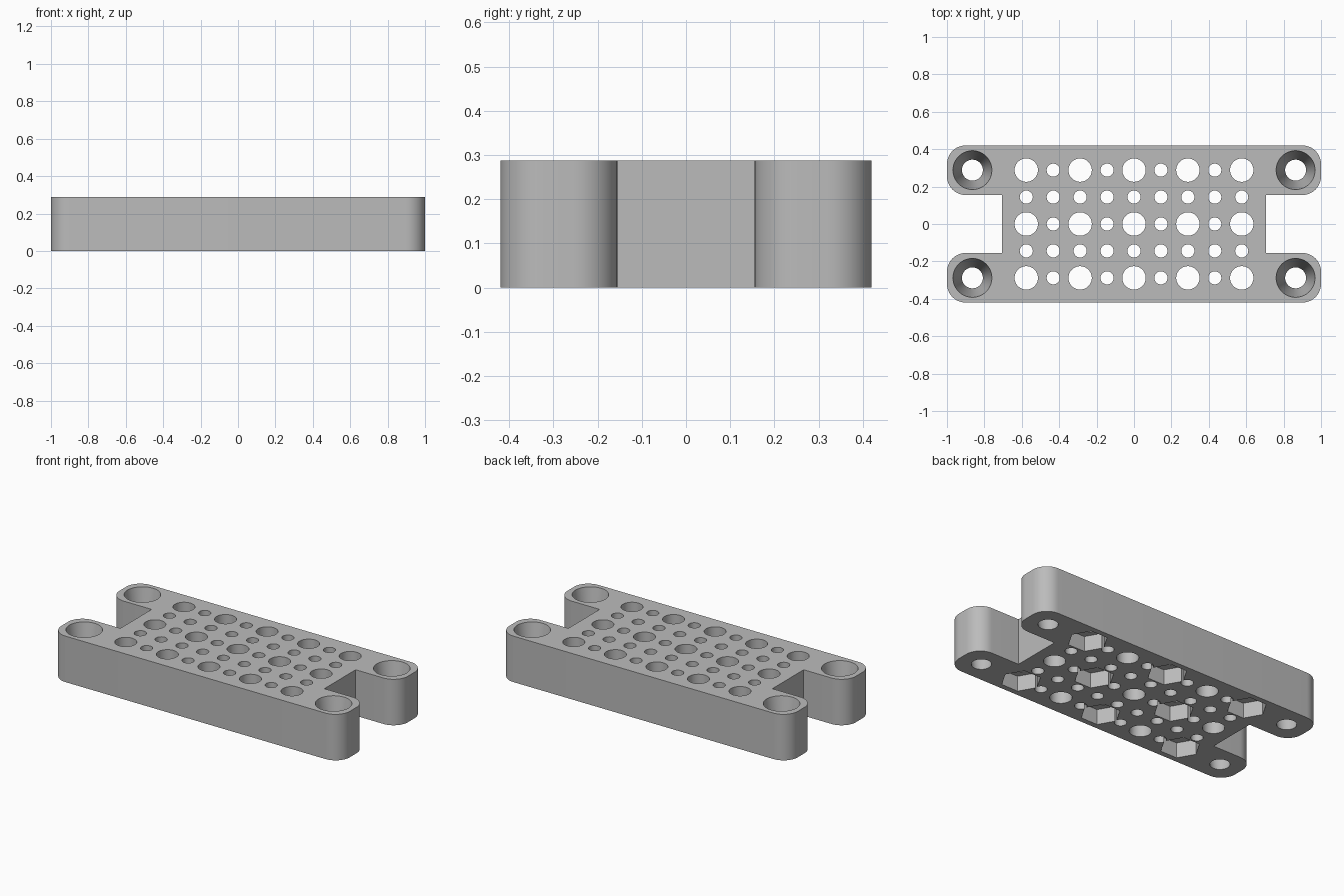
import bpy
import bmesh
from math import cos, sin, pi, radians

if "Cube" in bpy.data.objects:
    bpy.data.objects.remove(bpy.data.objects["Cube"])

H = 0.288                      # plate thickness
PITCH = 0.144                  # hole grid spacing
LUG_X, LUG_IN, LUG_OUT, WAIST, R = 1.0, 0.155, 0.42, 0.707, 0.1

grey = bpy.data.materials.new("plain grey")
grey.use_nodes = True
grey.diffuse_color = (0.5, 0.5, 0.5, 1)
grey.node_tree.nodes["Principled BSDF"].inputs["Base Color"].default_value = (0.5, 0.5, 0.5, 1)


def make_object(name, bm):
    mesh = bpy.data.meshes.new(name)
    bmesh.ops.recalc_face_normals(bm, faces=bm.faces)
    bm.to_mesh(mesh)
    bm.free()
    mesh.materials.append(grey)
    obj = bpy.data.objects.new(name, mesh)
    bpy.context.collection.objects.link(obj)
    return obj


def add_post(bm, x, y, z0, z1, r0, r1, sides):
    """Closed prism or frustum, with its first corner towards +x."""
    rings = [[bm.verts.new((x + r * cos(2 * pi * i / sides), y + r * sin(2 * pi * i / sides), z))
              for i in range(sides)] for z, r in ((z0, r0), (z1, r1))]
    for i in range(sides):
        j = (i + 1) % sides
        bm.faces.new((rings[0][i], rings[0][j], rings[1][j], rings[1][i]))
    bm.faces.new(rings[0][::-1])
    bm.faces.new(rings[1])


def arc(cx, cy, start, steps=12):
    return [(cx + R * cos(start + pi / 2 * i / steps), cy + R * sin(start + pi / 2 * i / steps))
            for i in range(steps + 1)]


# Plate outline: one quarter mirrored round, then extruded
quarter = [(WAIST, LUG_IN)]
quarter += arc(LUG_X - R, LUG_IN + R, -pi / 2)
quarter += arc(LUG_X - R, LUG_OUT - R, 0)
half = quarter + [(-x, y) for x, y in reversed(quarter)]
outline = half + [(x, -y) for x, y in reversed(half)]
bm = bmesh.new()
base = bm.faces.new([bm.verts.new((x, y, 0)) for x, y in outline])
top = bmesh.ops.extrude_face_region(bm, geom=[base])
bmesh.ops.translate(bm, vec=(0, 0, H),
                    verts=[v for v in top["geom"] if isinstance(v, bmesh.types.BMVert)])
plate = make_object("mounting_plate", bm)

# Cutters: grid of through holes, tapered corner holes, hexagonal nut pockets
holes, pockets = bmesh.new(), bmesh.new()
for i in range(-4, 5):
    for j in range(-2, 3):
        large = i % 2 == 0 and j % 2 == 0
        r = 0.0625 if large else 0.035
        add_post(holes, i * PITCH, j * PITCH, -0.1, H + 0.1, r, r, 48 if large else 32)
        if large and (i // 2 + j // 2) % 2 == 1:
            add_post(pockets, i * PITCH, j * PITCH, -0.1, 0.095, 0.114, 0.114, 6)
taper = (0.104 - 0.056) / H
for sx in (-1, 1):
    for sy in (-1, 1):
        add_post(holes, sx * 6 * PITCH, sy * 2 * PITCH, -0.05, H + 0.05,
                 0.056 - 0.05 * taper, 0.104 + 0.05 * taper, 64)

bpy.context.view_layer.objects.active = plate
plate.select_set(True)
for name, cutter_bm in (("hole_cutter", holes), ("nut_pocket_cutter", pockets)):
    cutter = make_object(name, cutter_bm)
    cutter.hide_render = True
    mod = plate.modifiers.new(name, 'BOOLEAN')
    mod.operation = 'DIFFERENCE'
    mod.solver = 'EXACT'
    mod.object = cutter
    bpy.ops.object.modifier_apply(modifier=mod.name)
    bpy.data.objects.remove(cutter)

bpy.ops.object.shade_smooth_by_angle(angle=radians(30))
